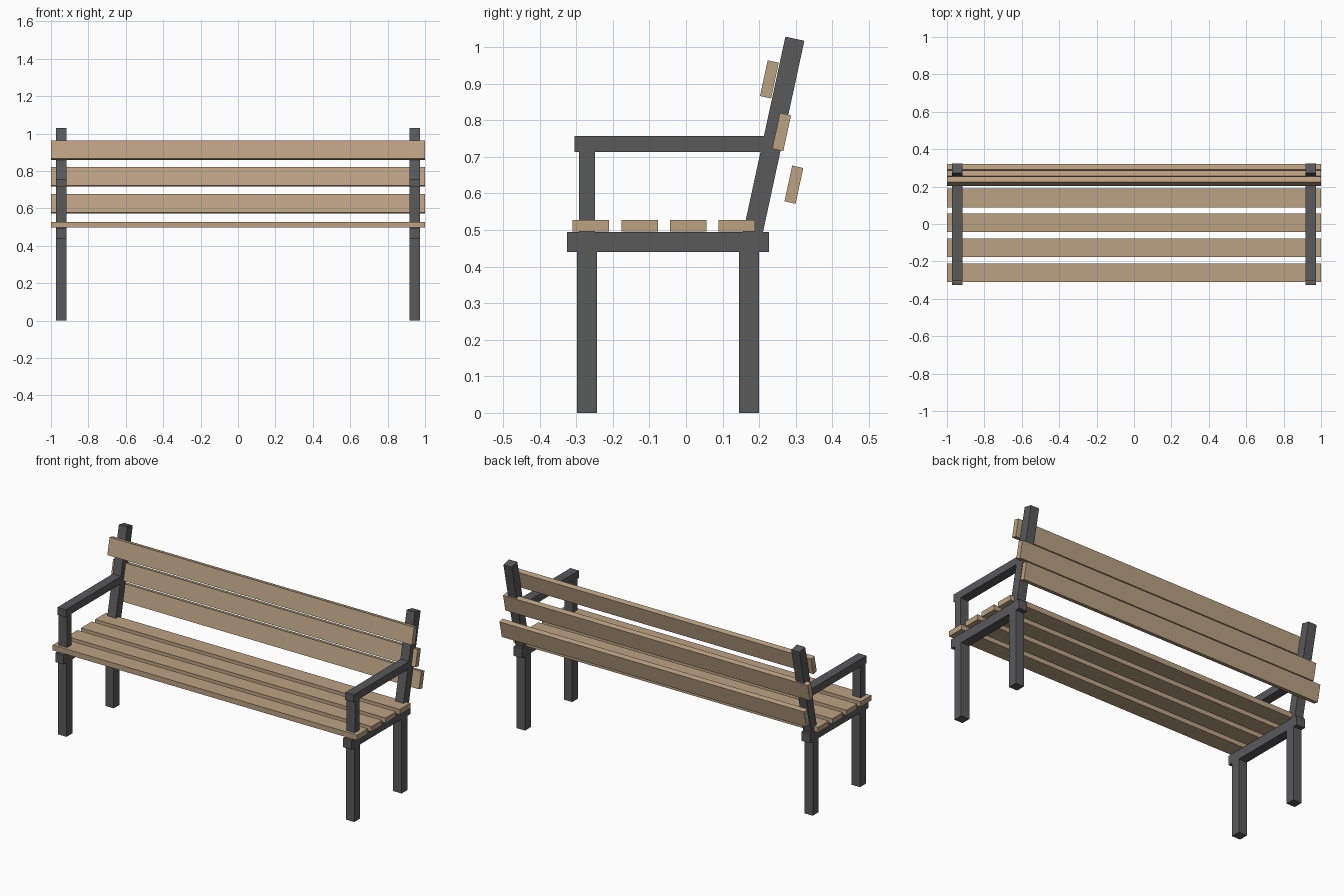
import bpy, math
from mathutils import Matrix, Vector

if "Cube" in bpy.data.objects:
    bpy.data.objects.remove(bpy.data.objects["Cube"])


def material(name, color):
    m = bpy.data.materials.new(name)
    m.diffuse_color = color
    m.use_nodes = True
    m.node_tree.nodes["Principled BSDF"].inputs["Base Color"].default_value = m.diffuse_color
    return m


WOOD = material("wood", (0.50, 0.36, 0.23, 1))
IRON = material("dark_metal", (0.10, 0.10, 0.105, 1))
TILT = math.radians(-12.2)


def box(name, center, size, mat, tilt=0.0):
    bpy.ops.mesh.primitive_cube_add(size=1)
    ob = bpy.context.object
    ob.name = name
    ob.data.transform(Matrix.Diagonal(Vector((*size, 1))))
    ob.location = center
    ob.rotation_euler.x = tilt
    ob.data.materials.append(mat)
    return ob


def frame_part(name, y0, y1, z0, z1, x):
    box(name, (x, (y0 + y1) / 2, (z0 + z1) / 2), (0.055, y1 - y0, z1 - z0), IRON)


# End frames
for side, x in (("left", -0.945), ("right", 0.945)):
    frame_part(f"front_leg_{side}", -0.298, -0.243, 0, 0.44, x)
    frame_part(f"back_leg_{side}", 0.145, 0.20, 0, 0.44, x)
    frame_part(f"seat_rail_{side}", -0.325, 0.227, 0.44, 0.495, x)
    frame_part(f"arm_post_{side}", -0.293, -0.249, 0.495, 0.713, x)
    frame_part(f"armrest_{side}", -0.305, 0.23, 0.713, 0.757, x)
    # Leaning back post, its foot buried in the seat rail
    box(f"back_post_{side}", (x, 0.238, 0.747), (0.055, 0.053, 0.565), IRON, TILT)

# Seat slats
for i in range(4):
    box(f"seat_slat_{i + 1}", (0, -0.26 + i * 0.133, 0.512), (2, 0.10, 0.031), WOOD)

# Backrest slats, stepping backwards towards the seat
for i in range(3):
    box(f"back_slat_{i + 1}", (0, 0.295 - i * 0.0335, 0.624 + i * 0.144),
        (2, 0.031, 0.10), WOOD, TILT)
